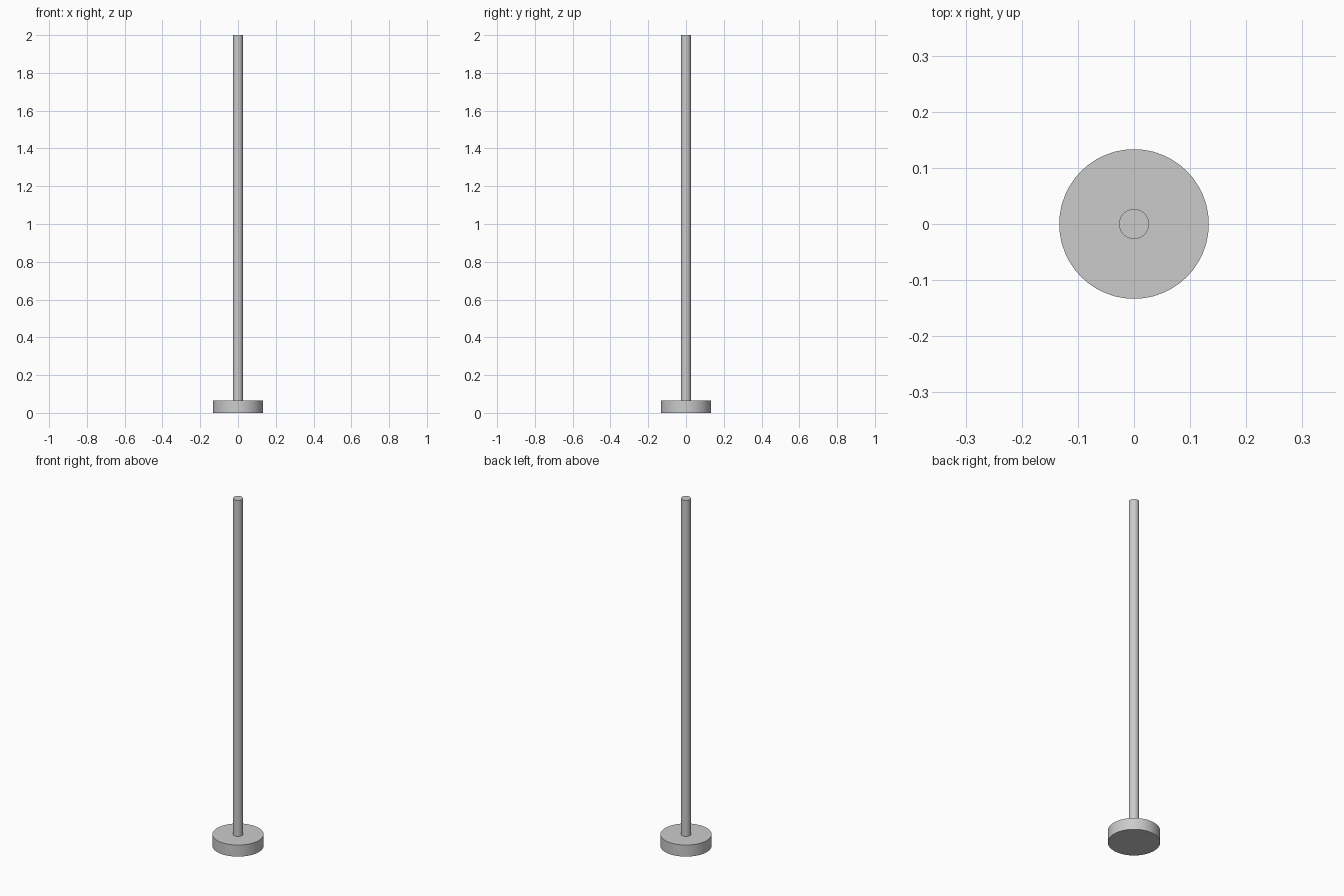
import bpy
import math

if "Cube" in bpy.data.objects:
    bpy.data.objects.remove(bpy.data.objects["Cube"])


def cylinder(name, radius, z0, z1, sides=48):
    """Upright cylinder on the z axis from z0 to z1."""
    bpy.ops.mesh.primitive_cylinder_add(
        vertices=sides, radius=radius, depth=z1 - z0, location=(0, 0, (z0 + z1) / 2))
    obj = bpy.context.object
    obj.name = name
    bpy.ops.object.shade_smooth_by_angle(angle=math.radians(30))
    return obj


BASE_HEIGHT = 0.0667

# Round weighted foot
cylinder("base_disc", 0.1333, 0, BASE_HEIGHT)

# Slim upright pole standing on the foot
cylinder("pole", 0.0267, BASE_HEIGHT, 2.0)
